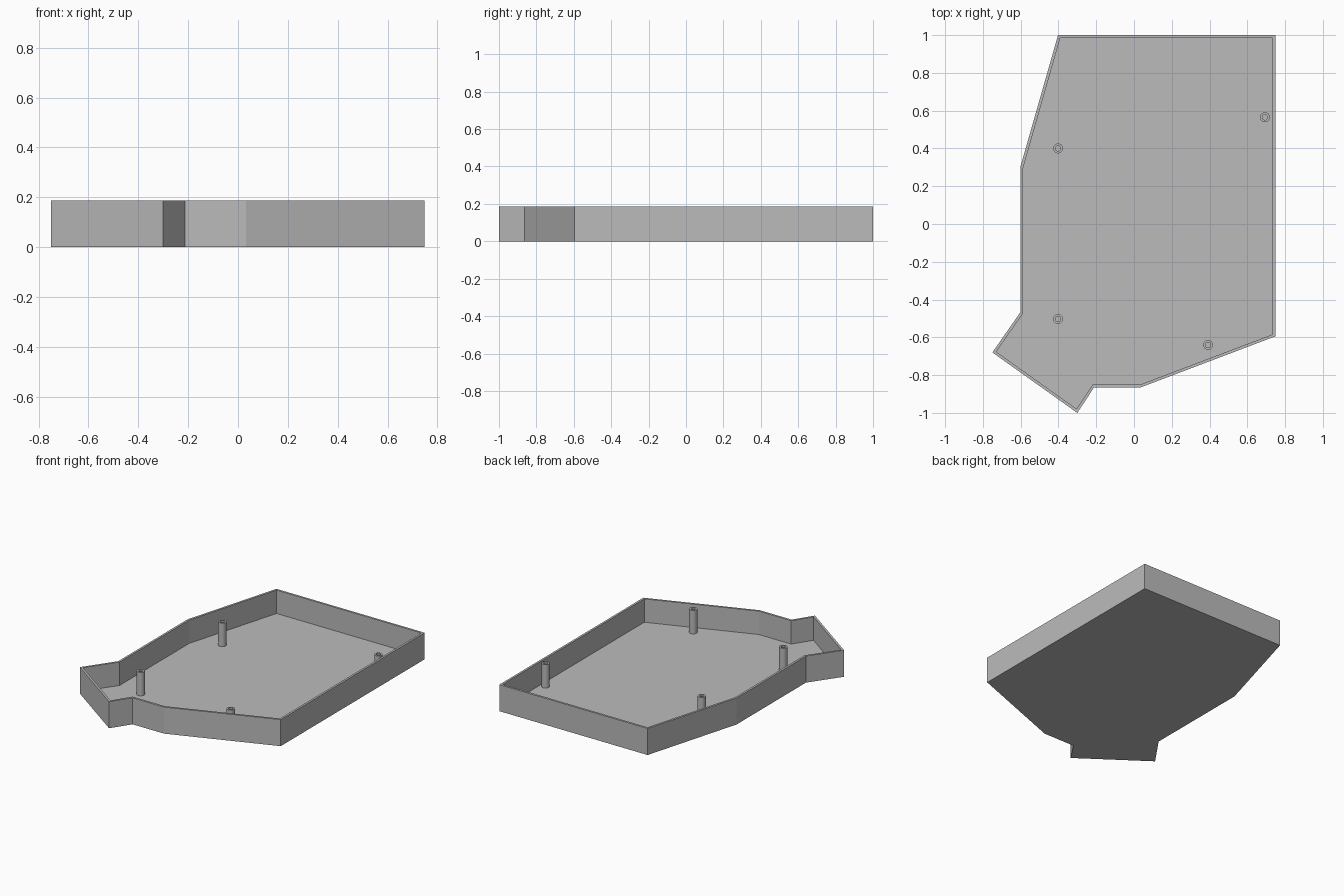
import bpy, bmesh, math

HEIGHT, FLOOR, WALL = 0.186, 0.022, 0.015

cube = bpy.data.objects.get("Cube")
if cube:
    bpy.data.objects.remove(cube, do_unlink=True)

grey = bpy.data.materials.new("plain grey")
grey.use_nodes = True
colour = (0.5, 0.5, 0.5, 1)
grey.diffuse_color = colour
grey.node_tree.nodes["Principled BSDF"].inputs["Base Color"].default_value = colour


def finish(bm, name):
    bmesh.ops.recalc_face_normals(bm, faces=bm.faces[:])
    mesh = bpy.data.meshes.new(name)
    bm.to_mesh(mesh)
    bm.free()
    mesh.materials.append(grey)
    obj = bpy.data.objects.new(name, mesh)
    bpy.context.collection.objects.link(obj)
    return obj


def raise_face(bm, face, dz):
    """Extrude one face vertically and return the moved cap."""
    cap = bmesh.ops.extrude_discrete_faces(bm, faces=[face])["faces"][0]
    bmesh.ops.translate(bm, verts=cap.verts[:], vec=(0, 0, dz))
    return cap


# Open tray: outline raised to a block, rim inset, middle sunk to the floor
outline = [(-0.402, 1), (-0.602, 0.30), (-0.602, -0.468), (-0.75, -0.68),
           (-0.30, -1), (-0.212, -0.866), (0.033, -0.866),
           (0.748, -0.595), (0.748, 1)]
bm = bmesh.new()
base = bm.faces.new([bm.verts.new((x, y, 0)) for x, y in outline])
base.normal_update()
underside = base.copy()
top = raise_face(bm, base, HEIGHT)
bmesh.ops.remove_doubles(bm, verts=bm.verts[:], dist=1e-5)
bm.normal_update()
bmesh.ops.inset_region(bm, faces=[top], thickness=WALL, use_even_offset=True)
raise_face(bm, top, FLOOR - HEIGHT)
finish(bm, "tray")


# Hollow screw posts standing on the floor, flush with the rim
def add_post(name, x, y, outer=0.026, inner=0.014, sides=32):
    bm = bmesh.new()
    profile = [(inner, FLOOR), (inner, HEIGHT), (outer, HEIGHT), (outer, FLOOR)]
    verts = [bm.verts.new((r, 0, z)) for r, z in profile]
    edges = [bm.edges.new(pair) for pair in zip(verts, verts[1:] + verts[:1])]
    bmesh.ops.spin(bm, geom=verts + edges, cent=(0, 0, 0), axis=(0, 0, 1),
                   angle=math.tau, steps=sides, use_merge=True)
    bmesh.ops.remove_doubles(bm, verts=bm.verts[:], dist=1e-5)
    post = finish(bm, name)
    post.location = (x, y, 0)
    bpy.ops.object.select_all(action="DESELECT")
    post.select_set(True)
    bpy.context.view_layer.objects.active = post
    bpy.ops.object.shade_smooth_by_angle(angle=math.radians(30))


posts = {"back_right": (-0.402, 0.40), "front_right": (-0.402, -0.503),
         "front_left": (0.392, -0.64), "back_left": (0.693, 0.565)}
for place, (x, y) in posts.items():
    add_post(place + "_post", x, y)
